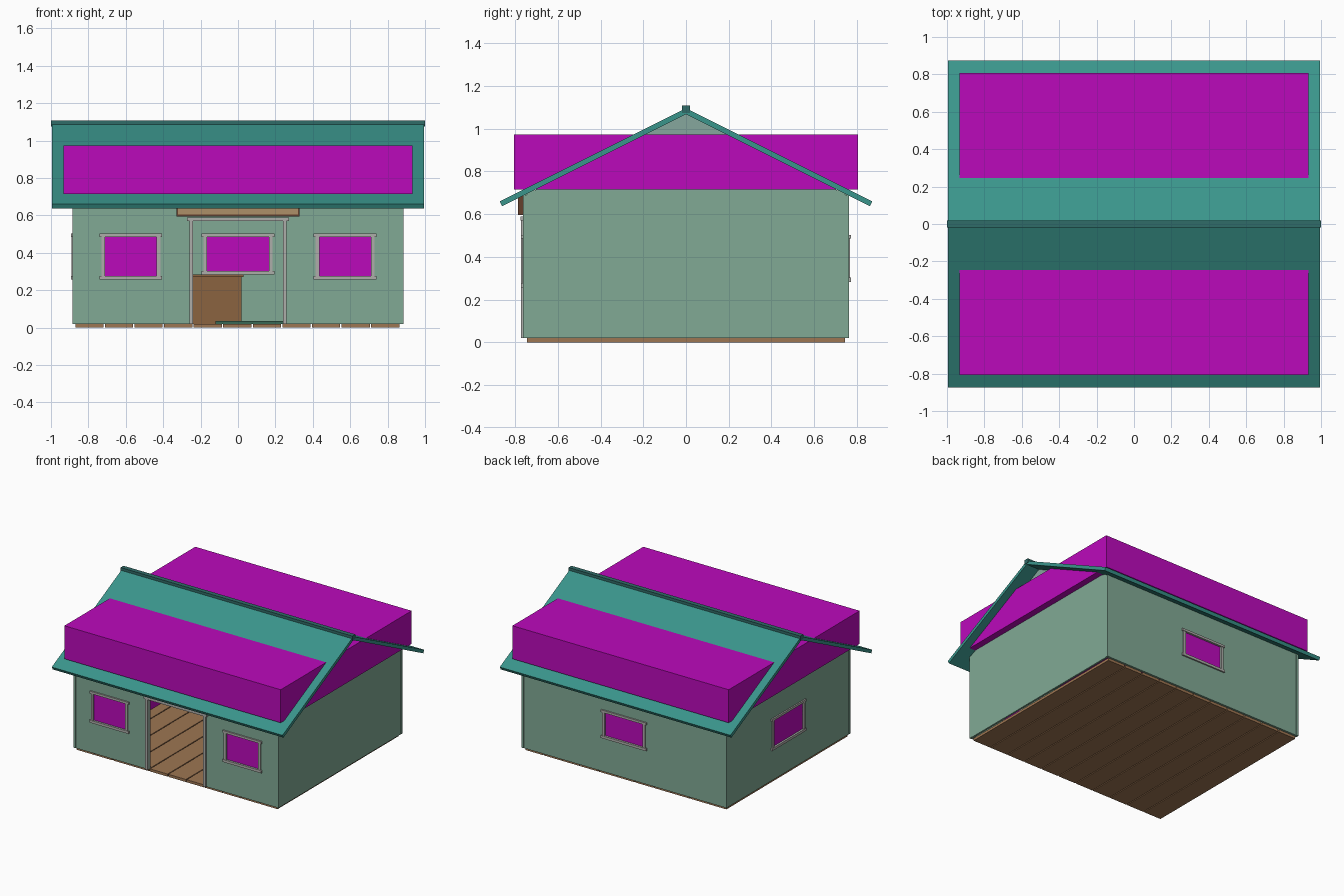
import bpy, bmesh
from mathutils import Vector

if "Cube" in bpy.data.objects:
    bpy.data.objects.remove(bpy.data.objects["Cube"])


def material(name, r, g, b):
    m = bpy.data.materials.new(name)
    m.diffuse_color = (r, g, b, 1)
    m.use_nodes = True
    m.node_tree.nodes["Principled BSDF"].inputs["Base Color"].default_value = m.diffuse_color
    return m


WALL = material("wall_green", 0.22, 0.40, 0.30)
GABLE = material("gable_green", 0.24, 0.39, 0.34)
ROOF = material("roof_teal", 0.042, 0.30, 0.26)
RIDGE = material("ridge_teal", 0.03, 0.15, 0.14)
FLOOR = material("floor_wood", 0.34, 0.18, 0.085)
WOOD = material("desk_wood", 0.26, 0.125, 0.05)
SIGN = material("sign_tan", 0.42, 0.28, 0.14)
DARK = material("sign_border", 0.13, 0.05, 0.025)
TRIM = material("trim_grey", 0.42, 0.42, 0.40)
MAG = material("magenta", 0.5, 0.003, 0.5)
RUG = material("rug_green", 0.04, 0.14, 0.09)


def finish(name, bm, mat):
    bmesh.ops.recalc_face_normals(bm, faces=bm.faces)
    me = bpy.data.meshes.new(name)
    bm.to_mesh(me)
    bm.free()
    me.materials.append(mat)
    ob = bpy.data.objects.new(name, me)
    bpy.context.collection.objects.link(ob)
    return ob


def boxes(name, mat, items):
    """One object from boxes given as (x0, x1, y0, y1, z0, z1)."""
    bm = bmesh.new()
    for x0, x1, y0, y1, z0, z1 in items:
        vs = bmesh.ops.create_cube(bm, size=1)["verts"]
        bmesh.ops.scale(bm, vec=(x1 - x0, y1 - y0, z1 - z0), verts=vs)
        bmesh.ops.translate(bm, vec=((x0 + x1) / 2, (y0 + y1) / 2, (z0 + z1) / 2), verts=vs)
    return finish(name, bm, mat)


def prism(name, mat, profile, x0, x1):
    """Extrude a (y, z) profile along x."""
    bm = bmesh.new()
    face = bm.faces.new([bm.verts.new((x0, y, z)) for y, z in profile])
    ext = bmesh.ops.extrude_face_region(bm, geom=[face])["geom"]
    bmesh.ops.translate(bm, vec=Vector((x1 - x0, 0, 0)),
                        verts=[v for v in ext if isinstance(v, bmesh.types.BMVert)])
    return finish(name, bm, mat)


def turn(axis, side, u0, u1, d0, d1, z0, z1):
    """Box in wall terms: u along the wall, d outward distance from centre."""
    d0, d1 = sorted((side * d0, side * d1))
    return (u0, u1, d0, d1, z0, z1) if axis == "y" else (d0, d1, u0, u1, z0, z1)


def wall(name, axis, side, half, d0, d1, holes):
    """Wall panel pieced around openings (u0, u1, z0, z1)."""
    parts, u = [], -half
    for a, b, z0, z1 in holes:
        parts.append((u, a, d0, d1, 0.02, 0.71))
        if z0 > 0.03:
            parts.append((a, b, d0, d1, 0.02, z0))
        parts.append((a, b, d0, d1, z1, 0.71))
        u = b
    parts.append((u, half, d0, d1, 0.02, 0.71))
    boxes(name, WALL, [turn(axis, side, *p) for p in parts])


def window(name, axis, side, u, w, z0, z1, d0, d1):
    """Frame with wider head and sill around a pane; w is half the pane width."""
    i, o = d0 - 0.006, d1 + 0.008
    f = [(u - w - 0.02, u - w, i, o, z0, z1), (u + w, u + w + 0.02, i, o, z0, z1)]
    f += [(u - w - 0.03, u + w + 0.03, i - 0.003, o + 0.003, a, b)
          for a, b in ((z0 - 0.02, z0), (z1, z1 + 0.018))]
    boxes(name + "_frame", TRIM, [turn(axis, side, *p) for p in f])
    m = (d0 + d1) / 2
    boxes(name + "_pane", MAG, [turn(axis, side, u - w, u + w, m - 0.003, m + 0.003, z0, z1)])


# Plank floor
n, step = 11, 1.74 / 11
boxes("floor_planks", FLOOR, [(-0.87 + k * step, -0.87 + (k + 1) * step - 0.007,
                               -0.745, 0.745, 0, 0.02) for k in range(n)])

# Walls and corner posts
YW, XW = (0.745, 0.761), (0.868, 0.882)
wf, wz = 0.138, (0.277, 0.485)
wall("front_wall", "y", -1, 0.87, *YW, [(-0.573 - wf, -0.573 + wf, *wz), (-0.24, 0.24, 0.02, 0.57),
                                        (0.573 - wf, 0.573 + wf, *wz)])
wall("back_wall", "y", 1, 0.87, *YW, [(-0.165, 0.165, 0.303, 0.485)])
wall("left_wall", "x", -1, 0.745, *XW, [(-0.18, 0.18, *wz)])
wall("right_wall", "x", 1, 0.745, *XW, [])
boxes("corner_posts", WALL, [turn("y", s, min(t * 0.866, t * 0.885), max(t * 0.866, t * 0.885),
                                  0.743, 0.764, 0.02, 0.69) for s in (-1, 1) for t in (-1, 1)])
for side, label in ((-1, "left"), (1, "right")):
    prism(label + "_gable", GABLE, [(-0.75, 0.69), (0.75, 0.69), (0, 1.07)],
          side * 0.868, side * 0.882)

# Windows
for side, label in ((-1, "left"), (1, "right")):
    window("front_%s_window" % label, "y", -1, side * 0.573, wf, *wz, *YW)
window("back_window", "y", 1, 0, 0.165, 0.303, 0.485, *YW)
window("side_window", "x", -1, 0, 0.18, *wz, *XW)

# Door frame
boxes("door_frame", TRIM, [(-0.26, -0.24, -0.772, -0.738, 0.02, 0.57),
                           (0.24, 0.26, -0.772, -0.738, 0.02, 0.57),
                           (-0.272, 0.272, -0.775, -0.735, 0.57, 0.59)])

# Blank sign board with border
boxes("sign_board", SIGN, [(-0.32, 0.32, -0.783, -0.762, 0.603, 0.695)])
boxes("sign_border", DARK, [(-0.33, 0.33, -0.787, -0.762, 0.595, 0.604),
                            (-0.33, 0.33, -0.787, -0.762, 0.694, 0.702),
                            (-0.33, -0.32, -0.787, -0.762, 0.595, 0.702),
                            (0.32, 0.33, -0.787, -0.762, 0.595, 0.702)])

# Roof slopes, ridge cap and the block crossing the roof
for side, label in ((-1, "front"), (1, "back")):
    prism(label + "_roof_slope", ROOF, [(0, 1.096), (side * 0.873, 0.66),
                                        (side * 0.861, 0.637), (0, 1.068)], -0.995, 0.995)
boxes("ridge_cap", RIDGE, [(-1, 1, -0.018, 0.018, 1.075, 1.108)])
boxes("roof_block", MAG, [(-0.933, 0.933, -0.806, 0.806, 0.715, 0.973)])

# Interior: desk, rug and a low chest by the left wall
boxes("desk", WOOD, [(-0.45, 0.02, 0.22, 0.42, 0.02, 0.27), (-0.46, 0.03, 0.21, 0.43, 0.27, 0.284)])
boxes("rug", RUG, [(-0.12, 0.4, -0.15, 0.15, 0.02, 0.036)])
boxes("wall_chest", MAG, [(-0.866, -0.8, -0.05, 0.4, 0.02, 0.2)])
